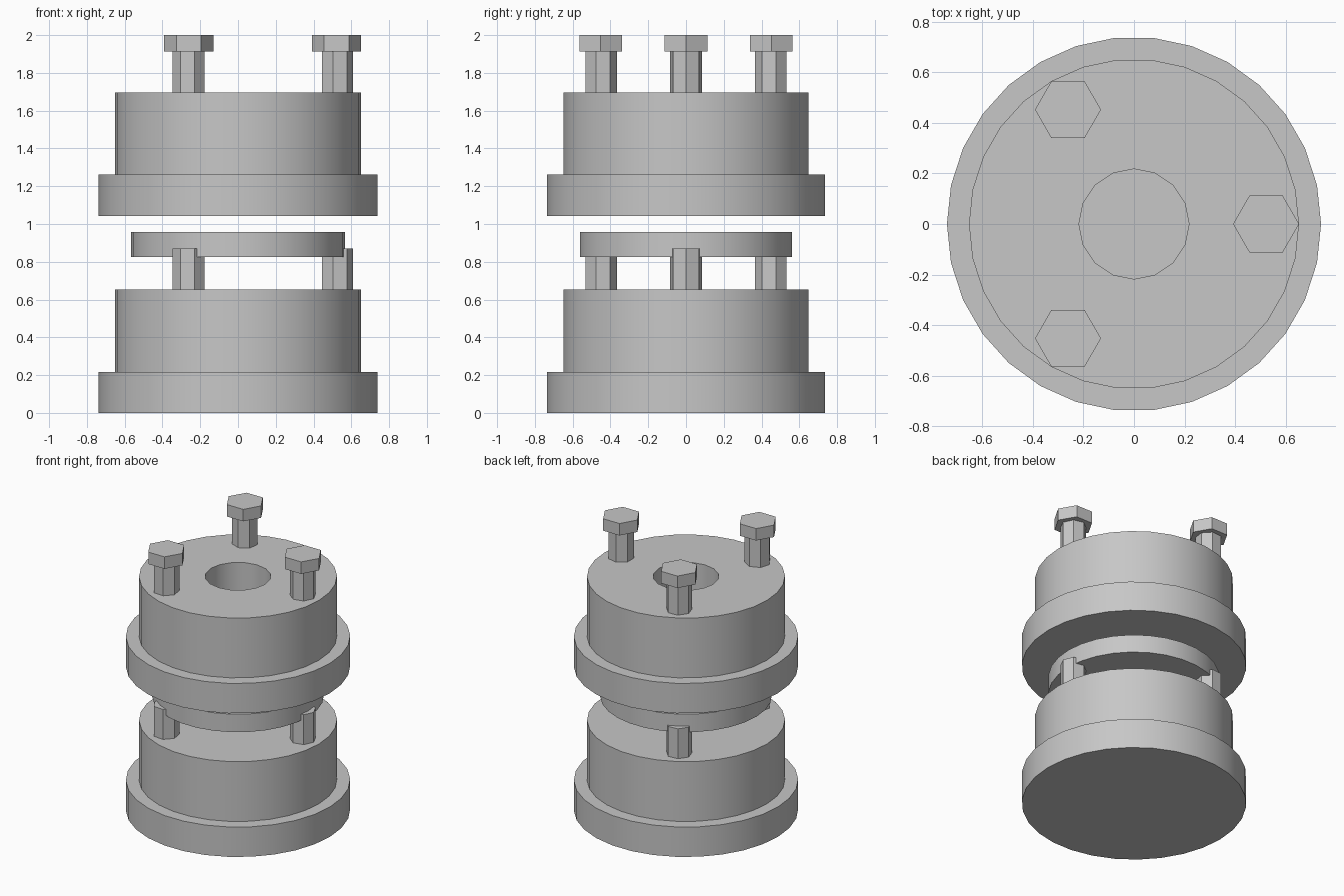
import bpy
import bmesh
from math import cos, sin, pi, radians

cube = bpy.data.objects.get("Cube")
if cube:
    bpy.data.objects.remove(cube, do_unlink=True)

U = 2 / 46          # one design unit; the whole assembly is 46 units tall
BOLTS = 3
BOLT_CIRCLE = 12

grey = bpy.data.materials.new("plain_grey")
grey.use_nodes = True
grey.diffuse_color = (0.57, 0.57, 0.57, 1)
grey.node_tree.nodes["Principled BSDF"].inputs["Base Color"].default_value = grey.diffuse_color


def turned(name, profile, sides, x=0, y=0, turn=0):
    """Closed solid turned from (radius, height) points in design units."""
    bm = bmesh.new()
    rings = []
    for r, z in profile:
        angles = [turn + 2 * pi * i / sides for i in range(sides)]
        rings.append([bm.verts.new(((x + r * cos(a)) * U, (y + r * sin(a)) * U, z * U))
                      for a in angles])
    for low, high in zip(rings, rings[1:]):
        for i in range(sides):
            j = (i + 1) % sides
            bm.faces.new((low[i], low[j], high[j], high[i]))
    bm.faces.new(rings[0][::-1])
    bm.faces.new(rings[-1])
    bmesh.ops.recalc_face_normals(bm, faces=bm.faces)
    mesh = bpy.data.meshes.new(name)
    bm.to_mesh(mesh)
    bm.free()
    mesh.materials.append(grey)
    obj = bpy.data.objects.new(name, mesh)
    bpy.context.collection.objects.link(obj)
    return obj


def activate(obj):
    bpy.ops.object.select_all(action='DESELECT')
    obj.select_set(True)
    bpy.context.view_layer.objects.active = obj


def housing(name, z):
    """Flanged drum standing at height z."""
    return turned(name, [(17, z), (17, z + 5), (15, z + 5), (15, z + 15)], 30)


# Housings and the disc between them
lower = housing("lower_housing", 0)
upper = housing("upper_housing", 24)
disc = turned("middle_disc", [(13, 19), (13, 22)], 30)

# Central bore through the upper housing
cutter = turned("bore_cutter", [(5, 23), (5, 40)], 16)
cutter.hide_render = True
bore = upper.modifiers.new("bore", 'BOOLEAN')
bore.operation = 'DIFFERENCE'
bore.solver = 'EXACT'
bore.object = cutter
activate(upper)
bpy.ops.object.modifier_apply(modifier=bore.name)
bpy.data.objects.remove(cutter, do_unlink=True)

for part in (lower, upper, disc):
    activate(part)
    bpy.ops.object.shade_smooth_by_angle(angle=radians(30))

# Bolts above and matching studs below, spaced evenly around the axis
for k in range(BOLTS):
    a = 2 * pi * k / BOLTS
    spot = dict(x=BOLT_CIRCLE * cos(a), y=BOLT_CIRCLE * sin(a), turn=a)
    turned(f"bolt_head_{k + 1}", [(3, 44), (3, 46)], 6, **spot)
    turned(f"bolt_shaft_{k + 1}", [(2, 38.5), (2, 44)], 7, **spot)
    turned(f"stud_{k + 1}", [(2, 14.5), (2, 20)], 7, **spot)
